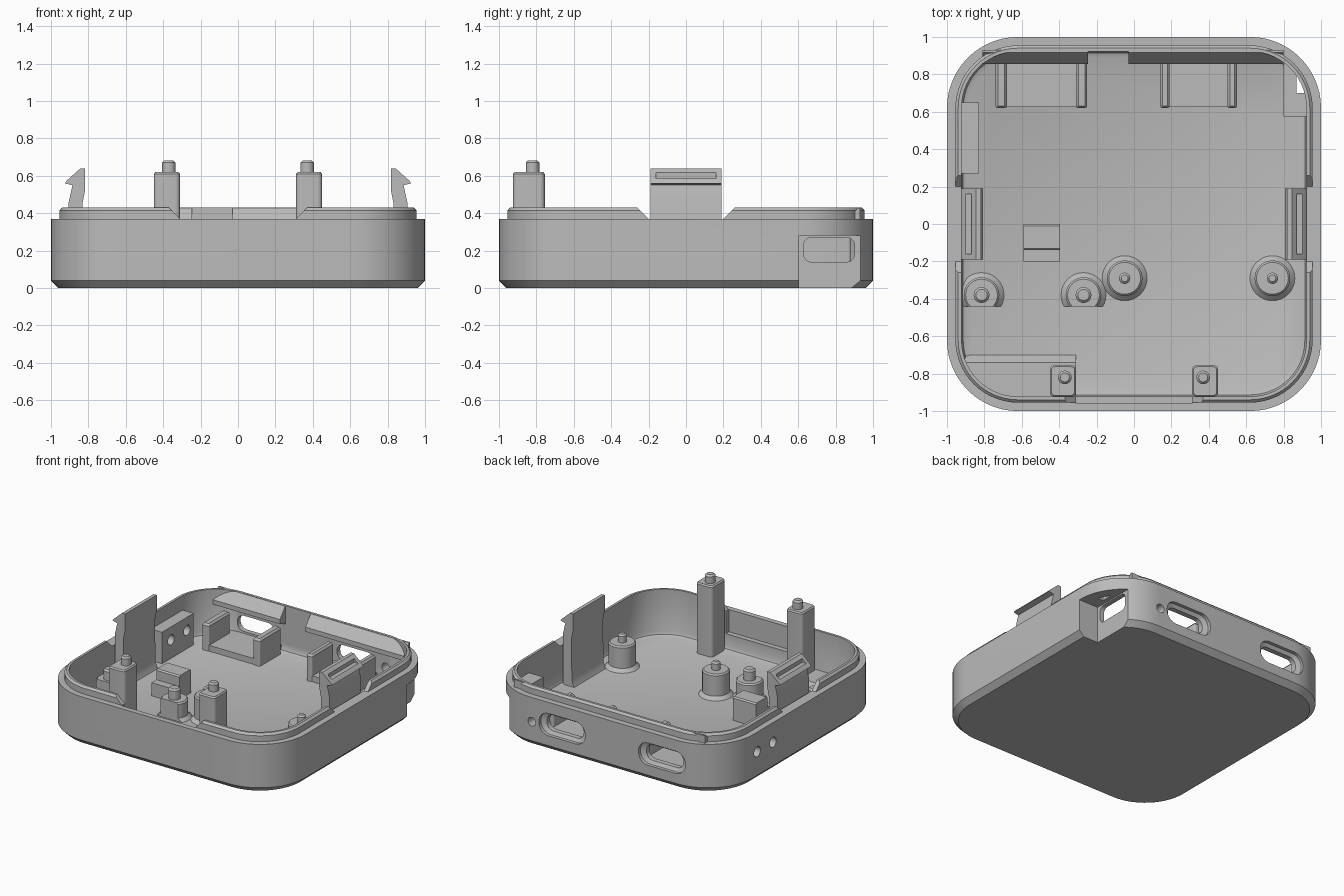
import bpy, bmesh, math
from mathutils import Vector

if "Cube" in bpy.data.objects:
    bpy.data.objects.remove(bpy.data.objects["Cube"], do_unlink=True)

grey = bpy.data.materials.new("plain grey")
grey.use_nodes = True
grey.diffuse_color = (0.5, 0.5, 0.5, 1)
grey.node_tree.nodes["Principled BSDF"].inputs["Base Color"].default_value = (0.5, 0.5, 0.5, 1)


def rounded(hx, hy, r, seg=12):
    """Outline of a rounded rectangle, counter-clockwise."""
    pts = []
    for i, (sx, sy) in enumerate([(1, 1), (-1, 1), (-1, -1), (1, -1)]):
        for k in range(seg + 1):
            a = math.pi / 2 * (i + k / seg)
            pts.append((sx * (hx - r) + r * math.cos(a), sy * (hy - r) + r * math.sin(a)))
    return pts


def loft(name, rings):
    """Skin a stack of equal-length rings and cap both ends."""
    bm = bmesh.new()
    loops = [[bm.verts.new(p) for p in ring] for ring in rings]
    for a, b in zip(loops, loops[1:]):
        for i in range(len(a)):
            j = (i + 1) % len(a)
            bm.faces.new((a[i], a[j], b[j], b[i]))
    bm.faces.new(loops[0][::-1])
    bm.faces.new(loops[-1])
    bmesh.ops.recalc_face_normals(bm, faces=bm.faces)
    me = bpy.data.meshes.new(name)
    bm.to_mesh(me)
    bm.free()
    me.materials.append(grey)
    ob = bpy.data.objects.new(name, me)
    bpy.context.collection.objects.link(ob)
    return ob


def stack(name, cx, cy, levels, seg=6):
    """Rounded block from (z, half x, half y, radius) levels."""
    return loft(name, [[(cx + x, cy + y, z) for x, y in rounded(hx, hy, r, seg)]
                       for z, hx, hy, r in levels])


def extrude(name, axis, profile, a, b):
    """Extrude a profile along x (y,z points) or y (x,z points)."""
    if axis == "x":
        return loft(name, [[(t, u, v) for u, v in profile] for t in (a, b)])
    return loft(name, [[(u, t, v) for u, v in profile] for t in (a, b)])


def box(name, x0, x1, y0, y1, z0, z1):
    return extrude(name, "x", [(y0, z0), (y1, z0), (y1, z1), (y0, z1)], x0, x1)


def boolean(target, tool, operation="DIFFERENCE"):
    mod = target.modifiers.new("boolean", "BOOLEAN")
    mod.operation = operation
    mod.solver = "EXACT"
    mod.object = tool
    bpy.context.view_layer.objects.active = target
    bpy.ops.object.modifier_apply(modifier=mod.name)
    bpy.data.objects.remove(tool, do_unlink=True)


def slot(cx, cz, hx, hz, r, at):
    return [(cx + u, cz + v) for u, v in rounded(hx, hz, r, 8)]


FLOOR = 0.08

# Tray: chamfered outside, stepped lip, hollow inside
tray = stack("tray", 0, 0, [
    (0, .96, .96, .34), (.04, 1, 1, .38), (.37, 1, 1, .38), (.37, .955, .955, .335),
    (.415, .955, .955, .335), (.43, .94, .94, .32), (.43, .922, .922, .30),
    (.11, .922, .922, .30), (.09, .913, .913, .29), (FLOOR, .89, .89, .27)], 14)

# Strap pocket in the back corner, with its window
boolean(tray, box("pocket_block", .80, .868, .575, .868, .04, .31), "UNION")
boolean(tray, box("pocket_infill", .85, .96, .575, .70, .04, .31), "UNION")
boolean(tray, box("pocket_cut", .835, 1.2, .605, 1.2, -.1, .28))
boolean(tray, extrude("pocket_window", "x", slot(.765, .205, .135, .065, .04, 0), .7, .9))

# Gaps in the lip: front and both sides
gap = [(-.31, .37), (.31, .37), (.39, .45), (-.39, .45)]
boolean(tray, extrude("front_gap", "y", gap, -1.1, -.8))
side_gap = [(-.20, .37), (.20, .37), (.28, .45), (-.28, .45)]
for s in (-1, 1):
    boolean(tray, extrude("side_gap", "x", side_gap, s * .8, s * 1.1))
boolean(tray, box("front_recess", -.31, .31, -.96, -.8, .2, .5))

# Cable cradles and wedge ledges on the back wall
cradles = [(-.495, .245, .06), (.345, .205, .05)]
for i, (cx, h, t) in enumerate(cradles):
    base = box(f"cradle_{i}_base", cx - h + t / 2, cx + h - t / 2, .625, .95, .06, .125)
    for s in (-1, 1):
        x = cx + s * (h - t / 2)
        stack(f"cradle_{i}_wall", x, .75, [
            (.06, t / 2, .13, .012), (.27, t / 2, .13, .012), (.285, t / 2 - .012, .118, .005)])
for x0, x1 in ((-.81, -.245), (-.03, .80)):
    extrude("back_ledge", "x", [(.93, .428), (.918, .428), (.855, .35), (.855, .315), (.93, .29)], x0, x1)

# Port openings with a flared outside edge, and a pinhole
for cx, h, t in cradles:
    port = loft("port", [[(cx + u, y, .2 + v) for u, v in rounded(w, k, k - .005, 8)]
                         for y, w, k in ((.9, .155, .06), (.96, .155, .06), (.975, .195, .085), (1.1, .195, .085))])
    boolean(tray, port)
boolean(tray, extrude("pinhole", "y", slot(.60, .185, .033, .033, .033, 0), .85, 1.1))

# Button block on the left inner wall, drilled twice through the wall
button = box("button_block", -.93, -.83, .27, .65, .06, .32)
for y in (.38, .57):
    for target in (tray, button):
        boolean(target, extrude("button_hole", "x", slot(y, .22, .038, .038, .038, 0), -1.1, -.7))

# Snap clips, mirrored left and right
clip = [(.80, .06), (.905, .06), (.905, .46), (.885, .55), (.925, .56), (.915, .575), (.845, .638),
        (.818, .638), (.818, .52), (.832, .45), (.83, .14), (.82, .10)]
for s in (-1, 1):
    hook = extrude("snap_clip", "y", [(s * x, z) for x, z in clip], -.19, .19)
    w = box("hook_window", s * .868, s * .96, -.16, .16, .587, .618)
    boolean(hook, w)


def post(name, cx, cy, r, shoulder, pin_r, top, flat=None):
    """Round post with a flared foot and a locating pin."""
    body = stack(name, cx, cy, [
        (.06, r + .025, r + .025, r + .024), (FLOOR, r + .025, r + .025, r + .024),
        (FLOOR + .025, r, r, r - .001), (shoulder - .01, r, r, r - .001),
        (shoulder, r - .01, r - .01, r - .011)], 8)
    if flat:
        boolean(body, box("flat_cut", cx - .3, cx + .3, cy - .3, flat, 0, .6))
    pin(name + "_pin", cx, cy, pin_r, shoulder - .01, top)


def pin(name, cx, cy, r, z0, z1):
    stack(name, cx, cy, [(z0, r, r, r - .001), (z1 - .012, r, r, r - .001),
                         (z1, r - .012, r - .012, r - .013)], 6)


# Board posts
post("round_post", -.05, -.29, .095, .27, .03, .33)
post("round_post", .74, -.29, .095, .27, .03, .33)
post("flat_post", -.815, -.38, .095, .22, .042, .30, -.44)
post("flat_post", -.27, -.38, .095, .22, .042, .30, -.44)

# Tall front pillars
for s in (-1, 1):
    stack("front_pillar", s * .38, -.84, [
        (.06, .07, .085, .025), (.61, .07, .085, .025), (.62, .062, .077, .02)])
    pin("front_pillar_pin", s * .37, -.82, .036, .6, .683)

# Stepped support block and low corner shelf
extrude("support_block", "x", [(-.20, .06), (0, .06), (0, .25), (-.01, .26), (-.13, .26),
                               (-.14, .25), (-.14, .18), (-.20, .18)], -.59, -.395)
shelf = extrude("corner_shelf", "x", [(-.93, .06), (-.70, .06), (-.70, FLOOR), (-.74, .13), (-.93, .13)], -.92, -.31)
boolean(shelf, stack("shelf_trim", 0, 0, [(0, .935, .935, .31), (.5, .935, .935, .31)], 14), "INTERSECT")

# Smooth the curved faces, keep edges crisp
for ob in bpy.context.scene.objects:
    ob.select_set(ob.type == "MESH")
bpy.context.view_layer.objects.active = tray
bpy.ops.object.shade_smooth_by_angle(angle=math.radians(25))
